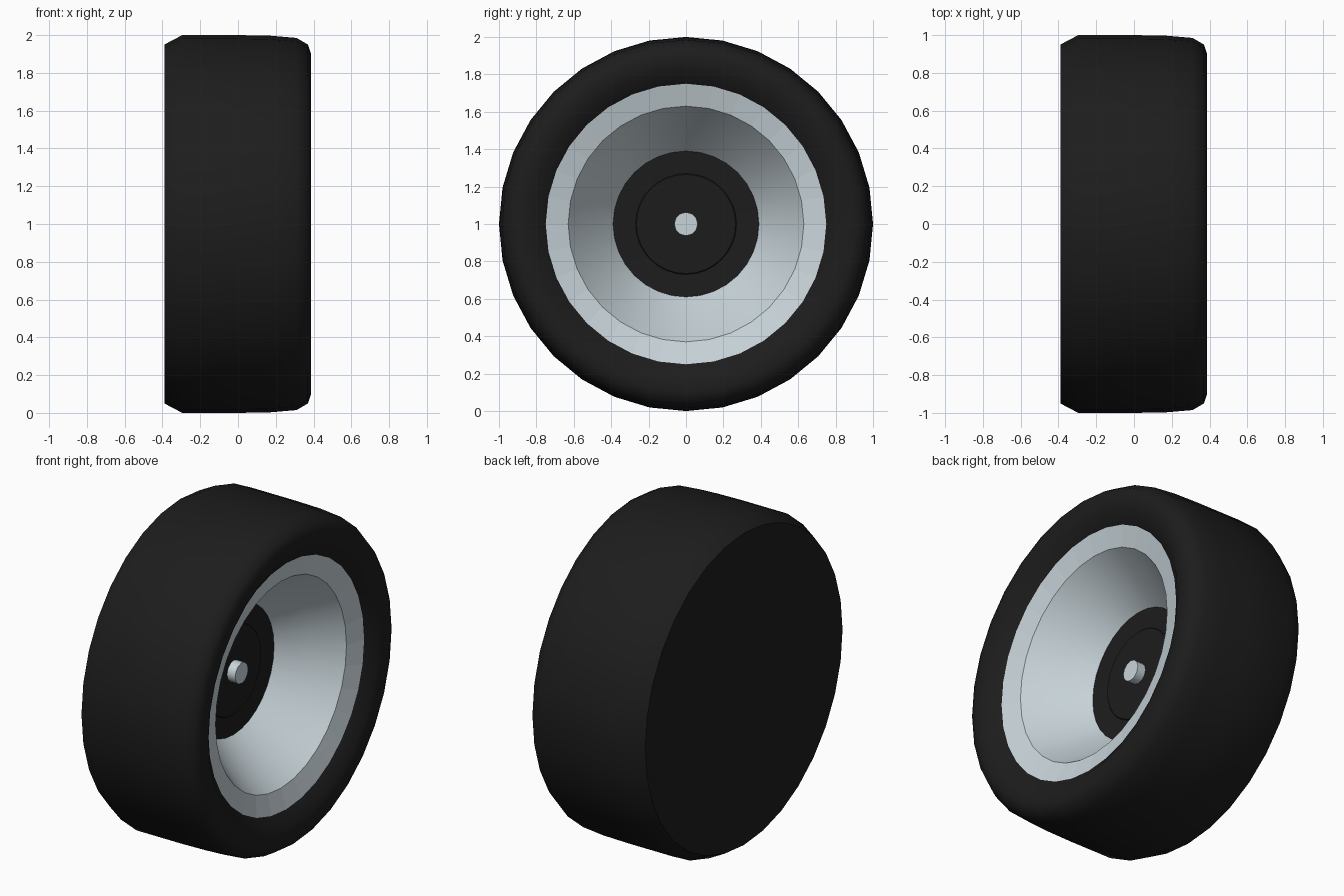
import bpy, math

if "Cube" in bpy.data.objects:
    bpy.data.objects.remove(bpy.data.objects["Cube"])

SEGS = 32


def material(name, rgb):
    m = bpy.data.materials.new(name)
    m.diffuse_color = (*rgb, 1)
    m.use_nodes = True
    m.node_tree.nodes["Principled BSDF"].inputs["Base Color"].default_value = m.diffuse_color
    return m


def lathe(name, profile, mat, segs=SEGS, smooth=None):
    """Revolve (x, radius) points around the wheel axis at z = 1."""
    verts, rings, faces = [], [], []
    for x, r in profile:
        start = len(verts)
        if r == 0:
            verts.append((x, 0, 1))
            rings.append([start] * segs)
        else:
            for i in range(segs):
                a = 2 * math.pi * i / segs
                verts.append((x, r * math.sin(a), 1 + r * math.cos(a)))
            rings.append(list(range(start, start + segs)))
    for a, b in zip(rings, rings[1:]):
        for i in range(segs):
            j = (i + 1) % segs
            faces.append(list(dict.fromkeys((a[i], a[j], b[j], b[i]))))
    # profiles run from back to front, so reverse for outward normals
    faces = [f[::-1] for f in faces]
    me = bpy.data.meshes.new(name)
    me.from_pydata(verts, [], faces)
    me.materials.append(mat)
    ob = bpy.data.objects.new(name, me)
    bpy.context.collection.objects.link(ob)
    if smooth:
        bpy.ops.object.select_all(action='DESELECT')
        ob.select_set(True)
        bpy.context.view_layer.objects.active = ob
        bpy.ops.object.shade_smooth_by_angle(angle=math.radians(smooth))
    return ob


rubber = material("rubber", (0.012, 0.012, 0.012))
metal = material("metal", (0.58, 0.66, 0.70))

# Tyre: closed flat back, tread, rounded front shoulder and sidewall
lathe("tyre", [(-0.39, 0), (-0.39, 0.95), (-0.295, 1.0), (0.0, 1.0),
               (0.17, 0.997), (0.31, 0.985), (0.37, 0.95), (0.387, 0.90),
               (0.375, 0.82), (0.325, 0.75)], rubber, smooth=60)

# Sloped rim lip with flat facets
lathe("rim_lip", [(0.325, 0.75), (0.29, 0.63)], metal)

# Deep dish of the rim
lathe("rim_dish", [(0.29, 0.63), (0.13, 0.52), (-0.03, 0.39)], metal, smooth=30)

# Dark hub plate with its slightly raised centre
lathe("hub_plate", [(-0.03, 0.39), (-0.035, 0.27)], rubber)
lathe("hub_centre", [(-0.035, 0.27), (-0.03, 0.265), (-0.03, 0)], rubber)

# Axle stub
lathe("axle", [(-0.03, 0.063), (0.025, 0.063), (0.025, 0)], metal, segs=12, smooth=35)
